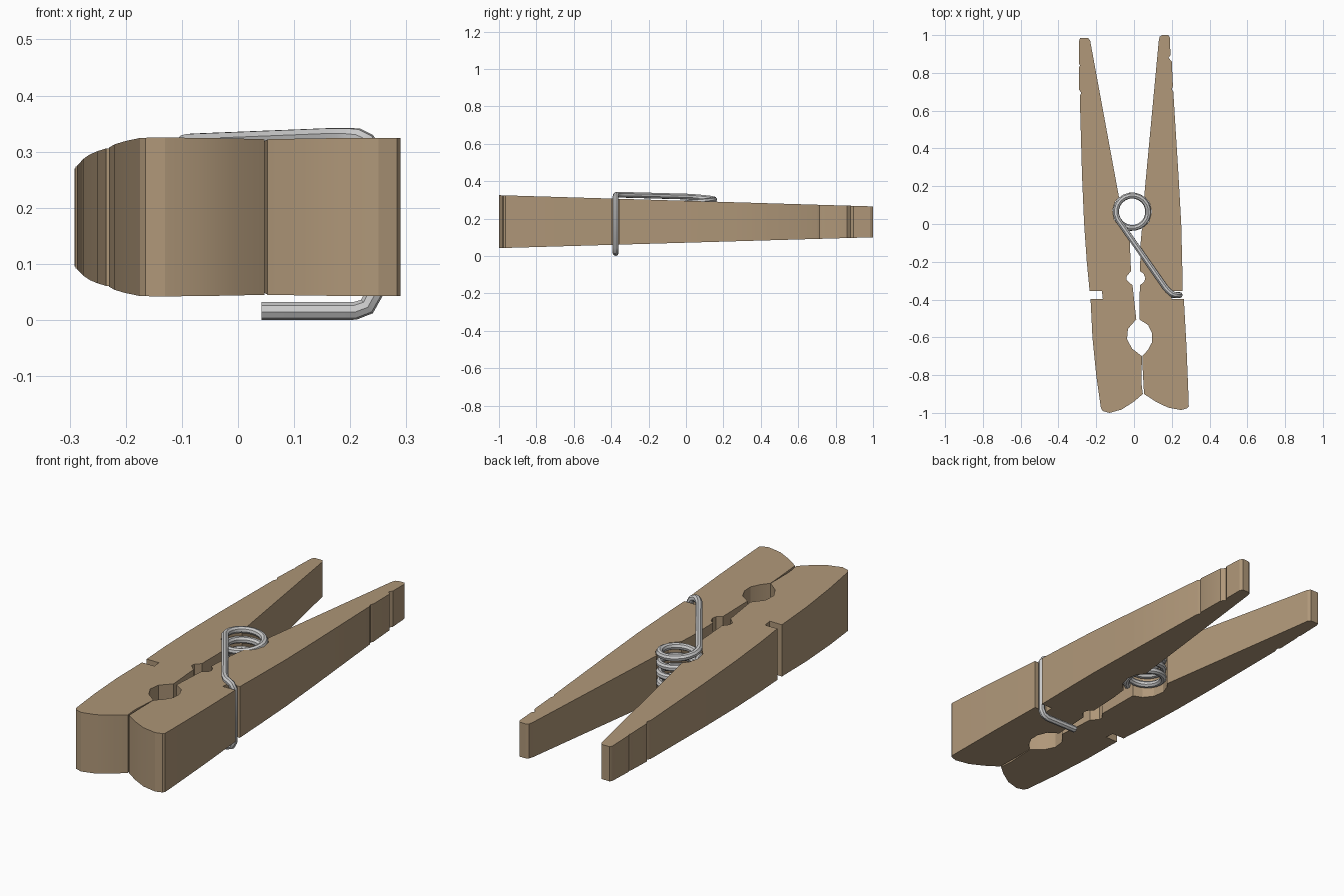
import bpy, bmesh, math
from mathutils import Vector

if "Cube" in bpy.data.objects:
    bpy.data.objects.remove(bpy.data.objects["Cube"])

COIL = Vector((-0.01, 0.065))   # coil axis in plan
COIL_R, WIRE_R = 0.086, 0.016


def arc(angles, r=0.104):
    """Points of the coil recess in a jaw."""
    return [(COIL.x + r * math.cos(math.radians(a)),
             COIL.y + r * math.sin(math.radians(a))) for a in angles]


def finish(ob, angle):
    bpy.ops.object.select_all(action='DESELECT')
    ob.select_set(True)
    bpy.context.view_layer.objects.active = ob
    bpy.ops.object.shade_smooth_by_angle(angle=math.radians(angle))


def jaw(name, outline, mat):
    """Extrude a plan outline; thickness tapers towards the handle."""
    bm = bmesh.new()
    low = [bm.verts.new((x, y, 0.071 + 0.029 * y)) for x, y in outline]
    high = [bm.verts.new((x, y, 0.295 - 0.030 * y)) for x, y in outline]
    bm.faces.new(low[::-1])
    bm.faces.new(high)
    n = len(outline)
    for i in range(n):
        j = (i + 1) % n
        bm.faces.new((low[i], low[j], high[j], high[i]))
    bmesh.ops.recalc_face_normals(bm, faces=bm.faces)
    me = bpy.data.meshes.new(name)
    bm.to_mesh(me)
    bm.free()
    me.materials.append(mat)
    ob = bpy.data.objects.new(name, me)
    bpy.context.collection.objects.link(ob)
    finish(ob, 25)


wood = bpy.data.materials.new("wood")
wood.diffuse_color = (0.43, 0.31, 0.19, 1)
wood.use_nodes = True
wood.node_tree.nodes["Principled BSDF"].inputs["Base Color"].default_value = wood.diffuse_color

# Left jaw: down the outside, round the nose, up the gripping side
left = [(-0.232, 0.97), (-0.242, 0.984), (-0.285, 0.984), (-0.291, 0.97),
        (-0.291, 0.85), (-0.286, 0.84), (-0.29, 0.83), (-0.29, 0.71),
        (-0.28, 0.695), (-0.287, 0.675), (-0.275, 0.25), (-0.264, 0.0),
        (-0.25, -0.2), (-0.235, -0.355),
        (-0.17, -0.355), (-0.165, -0.397), (-0.23, -0.397),
        (-0.22, -0.6), (-0.2, -0.8), (-0.175, -0.975), (-0.165, -0.99),
        (-0.13, -1.0), (-0.065, -0.982), (0.0, -0.94), (0.047, -0.9),
        (0.039, -0.84), (0.042, -0.7),
        (-0.01, -0.66), (-0.037, -0.61), (-0.032, -0.555), (0.012, -0.505),
        (-0.008, -0.325), (-0.022, -0.312), (-0.04, -0.295), (-0.038, -0.275),
        (-0.016, -0.25), (-0.022, -0.1)]
left += arc((262, 235, 205, 175, 150, 132))
jaw("left_jaw", left, wood)

# Right jaw: same order, seen from the other side
right = [(0.131, 0.97), (0.136, 0.992), (0.15, 1.0), (0.182, 1.0), (0.19, 0.985),
         (0.193, 0.895), (0.183, 0.88), (0.2, 0.86), (0.206, 0.73),
         (0.2, 0.715), (0.208, 0.7), (0.236, 0.25), (0.25, 0.0), (0.255, -0.2),
         (0.258, -0.355), (0.198, -0.355), (0.198, -0.397), (0.264, -0.397),
         (0.278, -0.65), (0.288, -0.9), (0.29, -0.965), (0.283, -0.975),
         (0.25, -0.985), (0.18, -0.972), (0.115, -0.94), (0.053, -0.9),
         (0.046, -0.77), (0.044, -0.7),
         (0.075, -0.665), (0.096, -0.625), (0.096, -0.58), (0.075, -0.535),
         (0.028, -0.505), (0.031, -0.325), (0.055, -0.305), (0.06, -0.285),
         (0.05, -0.262), (0.032, -0.25), (0.035, -0.1)]
right += arc((-60, -30, 0, 28, 52))
jaw("right_jaw", right, wood)

# Spring: coil, top arm, clip through the slot, bottom arm
STEPS, TURNS, END = 20, 4.75, math.radians(208)
count = int(STEPS * TURNS)
path = []
for i in range(count + 1):
    t = i / count
    a = END - (1 - t) * TURNS * math.tau
    path.append((COIL.x + COIL_R * math.cos(a), COIL.y + COIL_R * math.sin(a),
                 0.09 + 0.227 * t))
path += [(0.165, -0.335, 0.327), (0.18, -0.352, 0.327), (0.198, -0.368, 0.327),
         (0.213, -0.374, 0.326), (0.23, -0.376, 0.318), (0.242, -0.376, 0.298),
         (0.242, -0.376, 0.046), (0.23, -0.376, 0.024), (0.208, -0.376, 0.016),
         (0.042, -0.376, 0.016)]

cu = bpy.data.curves.new("spring", 'CURVE')
cu.dimensions = '3D'
cu.bevel_depth = WIRE_R
cu.bevel_resolution = 2
cu.use_fill_caps = True
sp = cu.splines.new('POLY')
sp.points.add(len(path) - 1)
for p, co in zip(sp.points, path):
    p.co = (*co, 1)
spring = bpy.data.objects.new("spring", cu)
bpy.context.collection.objects.link(spring)
bpy.ops.object.select_all(action='DESELECT')
spring.select_set(True)
bpy.context.view_layer.objects.active = spring
bpy.ops.object.convert(target='MESH')
finish(bpy.context.view_layer.objects.active, 35)
